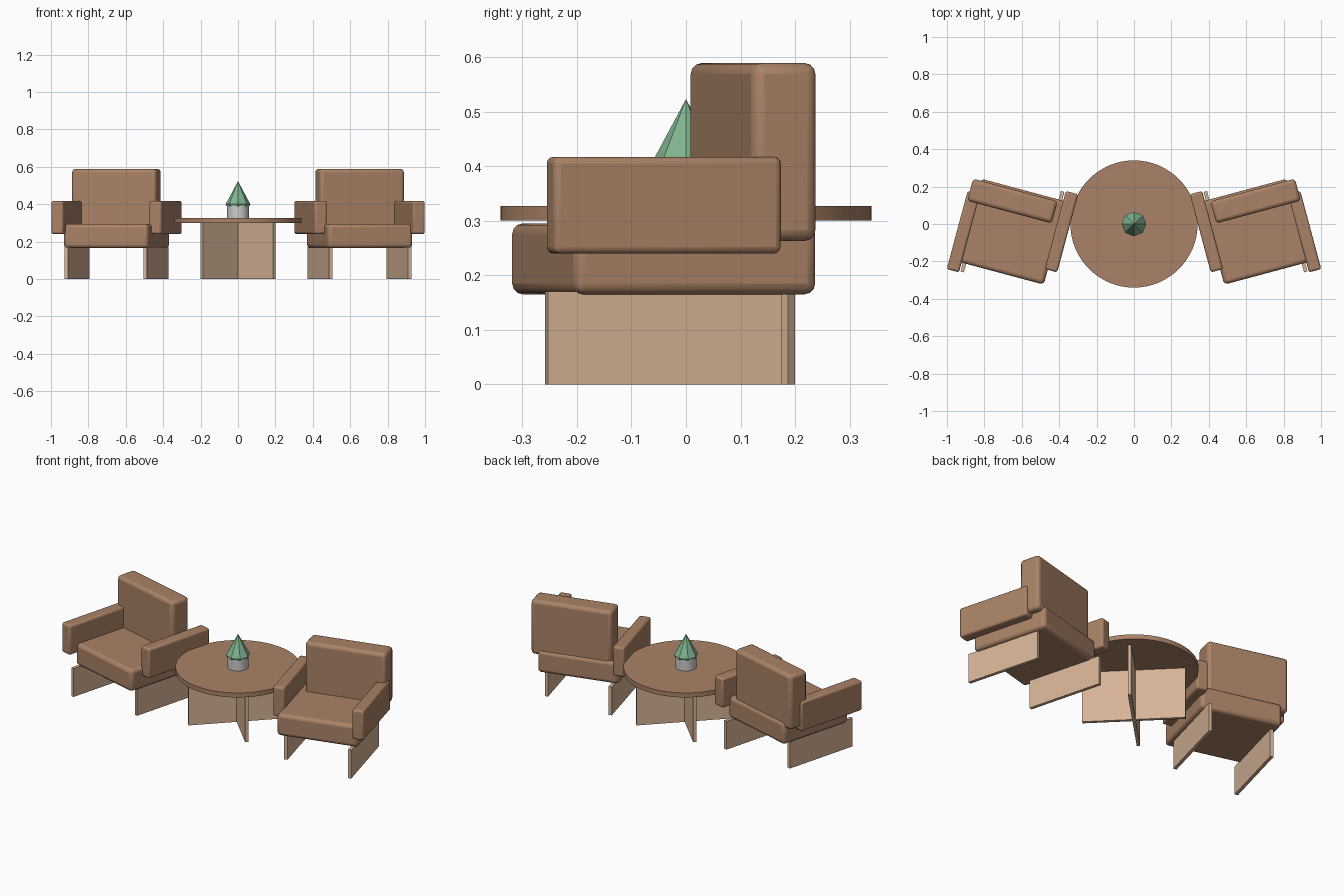
import bpy, math
from mathutils import Matrix

if "Cube" in bpy.data.objects:
    bpy.data.objects.remove(bpy.data.objects["Cube"])


def material(name, rgb):
    m = bpy.data.materials.new(name)
    m.diffuse_color = (*rgb, 1)
    m.use_nodes = True
    m.node_tree.nodes["Principled BSDF"].inputs["Base Color"].default_value = m.diffuse_color
    return m


BROWN = material("brown upholstery", (0.40, 0.225, 0.135))
WOOD = material("light wood", (0.68, 0.46, 0.31))
GREY = material("grey pot", (0.60, 0.60, 0.60))
GREEN = material("plant green", (0.22, 0.46, 0.28))


def finish(name, mat, smooth=True):
    o = bpy.context.object
    o.name = name
    o.data.materials.append(mat)
    if smooth:
        bpy.ops.object.shade_smooth_by_angle(angle=math.radians(35))
    return o


def box(name, mat, centre, size, turn=0, bevel=0):
    bpy.ops.mesh.primitive_cube_add(size=1, location=centre)
    o = bpy.context.object
    o.data.transform(Matrix.Diagonal((*size, 1)))
    o.rotation_euler.z = math.radians(turn)
    if bevel:
        b = o.modifiers.new("soft edges", "BEVEL")
        b.width, b.segments = bevel, 3
    return finish(name, mat, bool(bevel))


def cone(name, mat, r1, r2, z0, z1, sides, smooth=True):
    bpy.ops.mesh.primitive_cone_add(vertices=sides, radius1=r1, radius2=r2,
                                    depth=z1 - z0, location=(0, 0, (z0 + z1) / 2))
    return finish(name, mat, smooth)


# two armchairs, mirrored across x = 0
for side, s in (("left", -1), ("right", 1)):
    x, y, a = 0.65 * s, -0.041, 15 * s
    box(side + "_seat", BROWN, (x, y, 0.23), (0.47, 0.46, 0.13), a, 0.02)
    box(side + "_backrest", BROWN, (x, 0.123, 0.426), (0.468, 0.122, 0.326), a, 0.02)
    for k, e in (("inner", -1), ("outer", 1)):
        box(f"{side}_{k}_armrest", BROWN, (x + 0.2625 * e * s, y, 0.3285),
            (0.068, 0.432, 0.177), a, 0.012)
        box(f"{side}_{k}_leg_panel", WOOD, (x + 0.211 * e * s, y, 0.085),
            (0.019, 0.445, 0.17), a)

# round table on crossed panels
cone("table_top", BROWN, 0.34, 0.34, 0.30, 0.327, 64)
for a in (45, -45):
    box("table_base_panel", WOOD, (0, 0, 0.1525), (0.547, 0.018, 0.305), a)

# potted plant
cone("pot", GREY, 0.058, 0.058, 0.327, 0.395, 24)
cone("plant_lower", GREEN, 0.058, 0.066, 0.385, 0.40, 8, False)
cone("plant", GREEN, 0.066, 0, 0.40, 0.523, 8, False)
